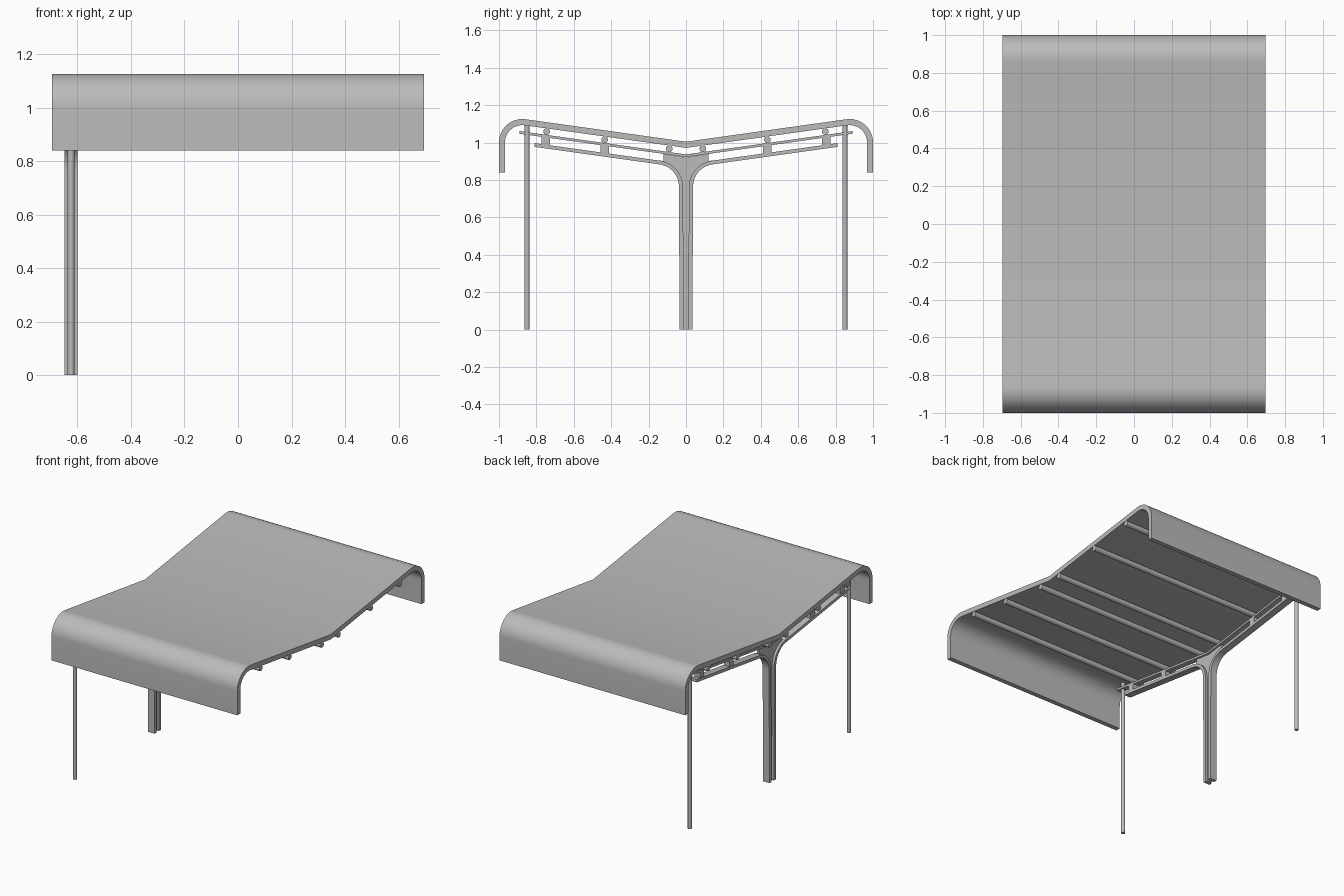
import bpy, bmesh, math
from mathutils import Vector

cube = bpy.data.objects.get("Cube")
if cube:
    bpy.data.objects.remove(cube, do_unlink=True)

grey = bpy.data.materials.new("light grey metal")
grey.use_nodes = True
grey.diffuse_color = (0.5, 0.5, 0.5, 1)
grey.node_tree.nodes["Principled BSDF"].inputs["Base Color"].default_value = (0.5, 0.5, 0.5, 1)

SLOPE = 0.14      # pitch of each roof wing
FRAME_X = -0.624  # plane of the supporting frame


def finish(name, bm):
    bmesh.ops.recalc_face_normals(bm, faces=bm.faces)
    mesh = bpy.data.meshes.new(name)
    bm.to_mesh(mesh)
    bm.free()
    mesh.materials.append(grey)
    obj = bpy.data.objects.new(name, mesh)
    bpy.context.collection.objects.link(obj)
    bpy.ops.object.select_all(action="DESELECT")
    obj.select_set(True)
    bpy.context.view_layer.objects.active = obj
    bpy.ops.object.shade_smooth_by_angle(angle=math.radians(30))
    return obj


def extrude_profile(name, points, x, width):
    """Prism along x from a closed (y, z) outline."""
    bm = bmesh.new()
    face = bm.faces.new([bm.verts.new((x - width / 2, y, z)) for y, z in points])
    new = bmesh.ops.extrude_face_region(bm, geom=[face])["geom"]
    verts = [g for g in new if isinstance(g, bmesh.types.BMVert)]
    bmesh.ops.translate(bm, verts=verts, vec=(width, 0, 0))
    return finish(name, bm)


def rod(name, start, end, radius):
    start, end = Vector(start), Vector(end)
    axis = end - start
    bm = bmesh.new()
    bmesh.ops.create_cone(bm, cap_ends=True, segments=24, radius1=radius,
                          radius2=radius, depth=axis.length)
    bm.transform(axis.to_track_quat("Z", "Y").to_matrix().to_4x4())
    bmesh.ops.translate(bm, verts=bm.verts, vec=(start + end) / 2)
    return finish(name, bm)


def fillet(before, corner, after, radius, steps=12):
    """Round the corner of a path with a tangent arc."""
    c = Vector(corner)
    u, v = (Vector(before) - c).normalized(), (Vector(after) - c).normalized()
    half = u.angle(v) / 2
    centre = c + (u + v).normalized() * radius / math.sin(half)
    a = c + u * radius / math.tan(half) - centre
    b = c + v * radius / math.tan(half) - centre
    total = a.angle(b)
    return [centre + (a * math.sin(total * (1 - i / steps))
                      + b * math.sin(total * i / steps)) / math.sin(total)
            for i in range(steps + 1)]


def mirrored(points):
    return [(-y, z) for y, z in points]


def wing(y, z):
    """Height at y of a line that starts at z and climbs with the roof."""
    return z + SLOPE * abs(y)


# Roof: folded V sheet with rounded, hanging edges
def roof_half(y, z, radius):
    eave = (y, wing(y, z))
    return [(0, z)] + [tuple(p) for p in fillet((0, z), eave, (y, 0.84), radius)] + [(y, 0.84)]


outer, inner = roof_half(1.0, 1.005, 0.125), roof_half(0.968, 0.972, 0.093)
half = outer + inner[::-1]
left = mirrored(half)
roof_outline = outer + inner[:0:-1] + mirrored(inner) + mirrored(outer)[:0:-1]
extrude_profile("roof", roof_outline, 0, 1.39)

# Purlins under the roof
for y in (0.09, 0.435, 0.745):
    for side in (-1, 1):
        z = wing(y, 0.955)
        rod("purlin", (-0.693, side * y, z), (0.693, side * y, z), 0.018)

# V rail carrying the purlins
rail = [(-0.89, wing(0.89, 0.937)), (0, 0.937), (0.89, wing(0.89, 0.937)),
        (0.89, wing(0.89, 0.923)), (0, 0.923), (-0.89, wing(0.89, 0.923))]
extrude_profile("rail", rail, FRAME_X, 0.04)


# Bent flanges: column faces that curve out into the beams
def flange_path(y, z, radius):
    corner, tip = (y, wing(y, z)), (0.81, wing(0.81, z))
    return [(y - 0.004, 0)] + [tuple(p) for p in fillet((y, 0), corner, tip, radius)] + [tip]


under, over = flange_path(0.038, 0.864, 0.12), flange_path(0.016, 0.884, 0.142)
flange = under + over[::-1]
for side, points in (("left", flange), ("right", mirrored(flange))):
    extrude_profile("bent_flange_" + side, points, FRAME_X, 0.048)

# Web between the flanges, widening to a gusset
web_side = over[:-1] + [(0.12, wing(0.12, 0.886)), (0.12, wing(0.12, 0.922))]
web = web_side + [(0, 0.922)] + mirrored(web_side)[::-1]
extrude_profile("column_web", web, FRAME_X, 0.016)

for side in (-1, 1):
    # Spacer blocks between beam and rail
    for y in (0.435, 0.75):
        a, b = y - 0.022, y + 0.022
        block = [(side * a, wing(a, 0.882)), (side * b, wing(b, 0.882)),
                 (side * b, wing(b, 0.925)), (side * a, wing(a, 0.925))]
        extrude_profile("spacer_block", block, FRAME_X, 0.04)
    # Slender end posts
    rod("end_post", (FRAME_X, side * 0.85, 0), (FRAME_X, side * 0.85, 1.095), 0.013)
